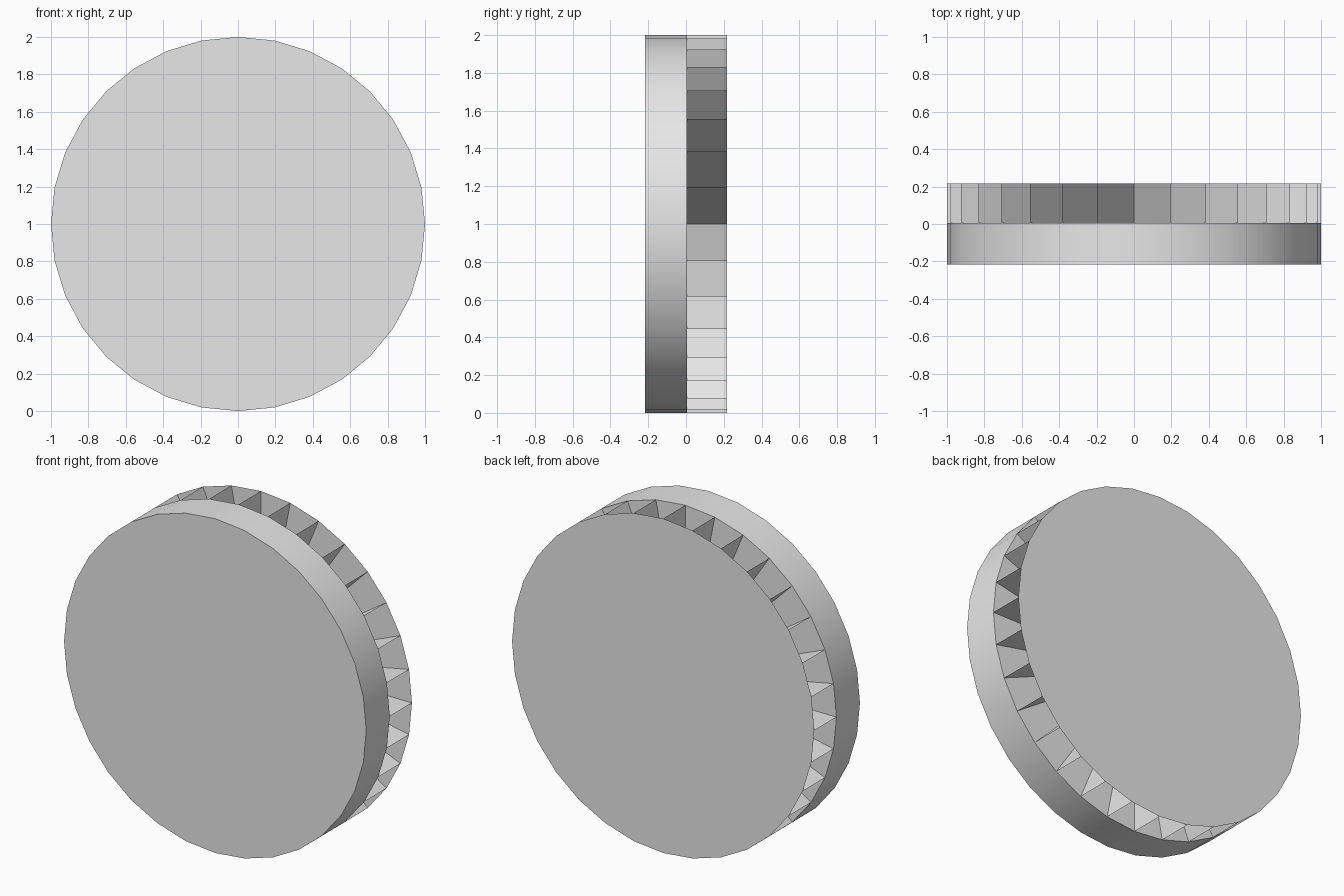
import bpy, bmesh, math

if "Cube" in bpy.data.objects:
    bpy.data.objects.remove(bpy.data.objects["Cube"], do_unlink=True)

SIDES = 32
RADIUS = 1.0
FRONT, MIDDLE, BACK = -0.216, 0.006, 0.216

grey = bpy.data.materials.new("light grey")
grey.use_nodes = True
grey.diffuse_color = (0.8, 0.8, 0.8, 1)
grey.node_tree.nodes["Principled BSDF"].inputs["Base Color"].default_value = (0.8, 0.8, 0.8, 1)


def rim_point(i, y):
    a = 2 * math.pi * i / SIDES
    return (RADIUS * math.cos(a), y, RADIUS + RADIUS * math.sin(a))


# Solid front disc with a smooth rim and sharp caps
bpy.ops.mesh.primitive_cylinder_add(
    vertices=SIDES, radius=RADIUS, depth=MIDDLE - FRONT,
    location=(0, (FRONT + MIDDLE) / 2, RADIUS), rotation=(math.pi / 2, 0, 0))
disc = bpy.context.object
disc.name = "front_disc"
disc.data.materials.append(grey)
bpy.ops.object.shade_smooth_by_angle(angle=math.radians(30))

# Open-rimmed back: thin radial vanes from the hub carrying a flat back plate
bm = bmesh.new()
hub = [bm.verts.new((0, y, RADIUS)) for y in (MIDDLE, BACK)]
inner = [bm.verts.new(rim_point(i, MIDDLE)) for i in range(SIDES)]
outer = [bm.verts.new(rim_point(i, BACK)) for i in range(SIDES)]
for a, b in zip(inner, outer):
    bm.faces.new((hub[0], a, b, hub[1]))
for i in range(SIDES):
    bm.faces.new((hub[1], outer[i - 1], outer[i]))
bm.normal_update()
for f in bm.faces:
    if len(f.verts) == 3 and f.normal.y < 0:
        f.normal_flip()
mesh = bpy.data.meshes.new("vaned_back")
bm.to_mesh(mesh)
bm.free()
mesh.materials.append(grey)
back = bpy.data.objects.new("vaned_back", mesh)
bpy.context.collection.objects.link(back)
